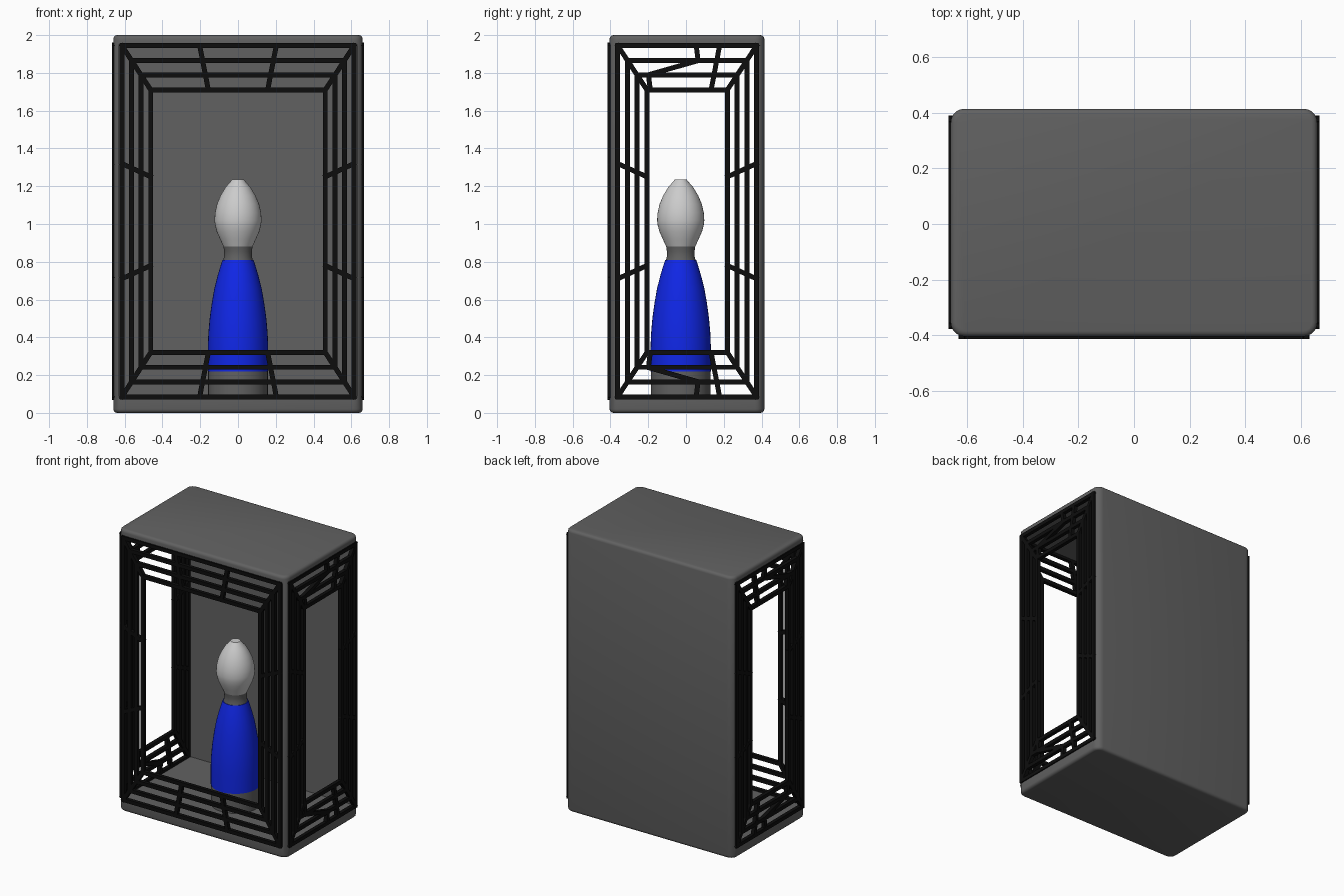
import bpy, bmesh, math
from mathutils import Vector, Matrix

if "Cube" in bpy.data.objects:
    bpy.data.objects.remove(bpy.data.objects["Cube"])


def material(name, rgb):
    m = bpy.data.materials.new(name)
    m.diffuse_color = (*rgb, 1)
    m.use_nodes = True
    m.node_tree.nodes["Principled BSDF"].inputs["Base Color"].default_value = m.diffuse_color
    return m


DARK = material("dark_grey", (0.12, 0.12, 0.12))
BLACK = material("black", (0.004, 0.004, 0.004))
BLUE = material("blue", (0.005, 0.02, 0.8))


def finish(name, bm, mat=None, smooth=False):
    bmesh.ops.recalc_face_normals(bm, faces=bm.faces)
    me = bpy.data.meshes.new(name)
    bm.to_mesh(me)
    bm.free()
    ob = bpy.data.objects.new(name, me)
    bpy.context.collection.objects.link(ob)
    if mat:
        me.materials.append(mat)
    bpy.ops.object.select_all(action='DESELECT')
    ob.select_set(True)
    bpy.context.view_layer.objects.active = ob
    if smooth:
        bpy.ops.object.shade_smooth_by_angle(angle=math.radians(35))
    return ob


def add_box(bm, lo, hi):
    lo, hi = Vector(lo), Vector(hi)
    mtx = Matrix.Translation((lo + hi) / 2) @ Matrix.Diagonal((*(hi - lo), 1))
    return bmesh.ops.create_cube(bm, size=1, matrix=mtx)


# Cabinet shell: rounded block, hollowed from the front and through both sides
bm = bmesh.new()
add_box(bm, (-0.66, -0.405, 0), (0.66, 0.415, 2))
upright = [e for e in bm.edges if abs(e.verts[0].co.z - e.verts[1].co.z) > 1]
bmesh.ops.bevel(bm, geom=upright, offset=0.05, segments=5, profile=0.5, affect='EDGES')
rims = [e for e in bm.edges if abs(e.verts[0].co.z - e.verts[1].co.z) < 0.01]
bmesh.ops.bevel(bm, geom=rims, offset=0.02, segments=3, profile=0.5, affect='EDGES')
cabinet = finish("cabinet_shell", bm, DARK, True)

for label, lo, hi in (("front_cutter", (-0.63, -1, 0.08), (0.63, 0.385, 1.95)),
                      ("side_cutter", (-1, -0.375, 0.08), (1, 0.385, 1.95))):
    bm = bmesh.new()
    add_box(bm, lo, hi)
    cutter = finish(label, bm, DARK)
    cutter.hide_render = True
    mod = cabinet.modifiers.new(label, 'BOOLEAN')
    mod.operation, mod.solver, mod.object = 'DIFFERENCE', 'EXACT', cutter
    bpy.context.view_layer.objects.active = cabinet
    bpy.ops.object.modifier_apply(modifier=label)
    bpy.data.objects.remove(cutter)


# Lattice panels: bars drawn in a flat (u, z) plane, then placed on each opening
def add_bar(bm, a, b, width=0.026, depth=0.026):
    a, b = Vector((a[0], 0, a[1])), Vector((b[0], 0, b[1]))
    d = b - a
    rot = Matrix.Rotation(-math.atan2(d.z, d.x), 4, 'Y')
    mtx = (Matrix.Translation((a + b) / 2) @ rot
           @ Matrix.Diagonal((d.length + width * 0.8, depth, width, 1)))
    bmesh.ops.create_cube(bm, size=1, matrix=mtx)


def lattice(name, outer, inner, dividers, mtx):
    bm = bmesh.new()
    for i in range(4):
        t = i / 3
        u = outer + (inner - outer) * t
        h = 0.93 - 0.235 * t
        c = [(-u, 1.015 - h), (u, 1.015 - h), (u, 1.015 + h), (-u, 1.015 + h)]
        for k in range(4):
            add_bar(bm, c[k], c[(k + 1) % 4])
    for s in (-1, 1):
        for v in (-1, 1):
            # mitre bars in the corners and short ties in the uprights
            add_bar(bm, (s * outer, 1.015 + v * 0.93), (s * inner, 1.015 + v * 0.695))
            add_bar(bm, (s * outer, 1.015 + v * 0.305), (s * inner, 1.015 + v * 0.235))
    # ties across the top and bottom bands
    for path in dividers:
        for (u1, h1), (u2, h2) in zip(path, path[1:]):
            for v in (-1, 1):
                add_bar(bm, (u1, 1.015 + v * h1), (u2, 1.015 + v * h2))
    bm.transform(mtx)
    return finish(name, bm, BLACK)


lattice("front_lattice", 0.615, 0.462,
        [[(s * 0.203, 0.93), (s * 0.157, 0.695)] for s in (-1, 1)],
        Matrix.Translation((0, -0.402, 0)))
side_ties = [[(0.172, 0.93), (0.127, 0.695)],
             [(0.048, 0.93), (0.058, 0.85), (-0.205, 0.775), (-0.195, 0.695)]]
quarter = Matrix.Rotation(math.pi / 2, 4, 'Z')
right = Matrix.Translation((0.655, 0.006, 0)) @ quarter
lattice("right_lattice", 0.368, 0.213, side_ties, right)
lattice("left_lattice", 0.368, 0.213, side_ties, Matrix.Diagonal((-1, 1, 1, 1)) @ right)


# Turned figure standing inside, one lathe profile per part
def lathe(name, profile, mat=None, steps=40):
    bm = bmesh.new()
    rings = []
    for r, z in profile:
        rings.append([bm.verts.new((r * math.cos(2 * math.pi * i / steps),
                                    r * math.sin(2 * math.pi * i / steps) - 0.028, z))
                      for i in range(steps)])
    for a, b in zip(rings, rings[1:]):
        for i in range(steps):
            j = (i + 1) % steps
            bm.faces.new((a[i], a[j], b[j], b[i]))
    bm.faces.new(rings[0])
    bm.faces.new(rings[-1])
    return finish(name, bm, mat, True)


lathe("figure_base", [(0.158, 0.04), (0.158, 0.22)], DARK)
lathe("figure_body", [(0.16, 0.22), (0.16, 0.34), (0.157, 0.42), (0.15, 0.5), (0.139, 0.58),
                      (0.125, 0.66), (0.107, 0.73), (0.092, 0.78), (0.082, 0.81)], BLUE)
lathe("figure_neck", [(0.078, 0.81), (0.073, 0.83), (0.073, 0.855), (0.077, 0.88)], DARK)
lathe("figure_head", [(0.077, 0.88), (0.095, 0.92), (0.113, 0.96), (0.122, 0.995), (0.125, 1.02),
                      (0.122, 1.06), (0.112, 1.105), (0.093, 1.15), (0.066, 1.195),
                      (0.042, 1.222), (0.032, 1.235)])
